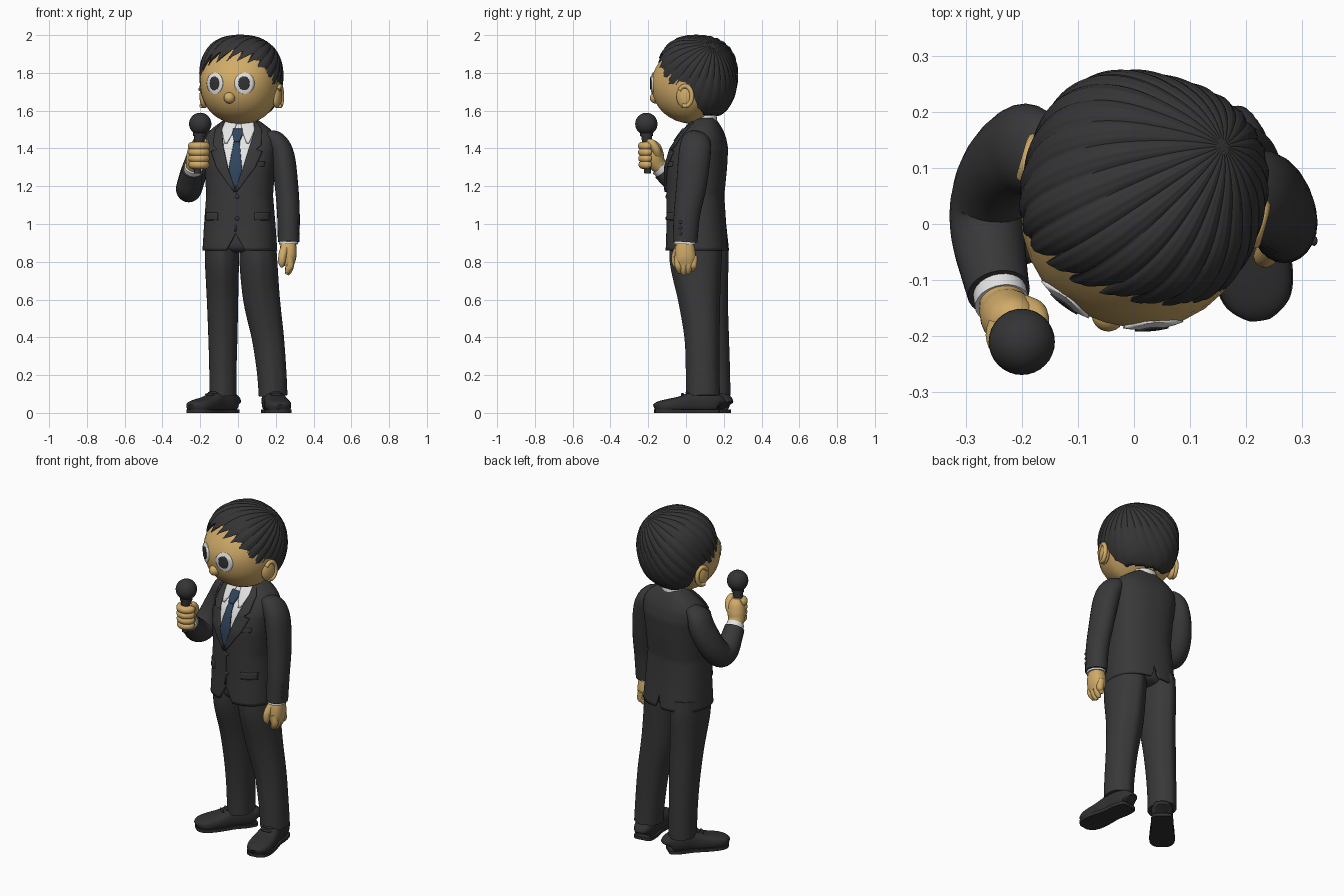
import bpy, bmesh
from math import sin, cos, pi, atan2, radians, degrees
from mathutils import Vector, Matrix

if "Cube" in bpy.data.objects:
    bpy.data.objects.remove(bpy.data.objects["Cube"])

def material(name, r, g, b):
    m = bpy.data.materials.new(name)
    m.use_nodes = True
    m.diffuse_color = (r, g, b, 1)
    bsdf = m.node_tree.nodes["Principled BSDF"]
    bsdf.inputs["Base Color"].default_value = (r, g, b, 1)
    bsdf.inputs["Roughness"].default_value = 0.7
    return m

SUIT = material("charcoal suit", .04, .04, .042)
HAIR = material("black hair", .035, .035, .037)
SHOE = material("black leather", .03, .03, .032)
SKIN = material("tan skin", .64, .41, .14)
WHITE = material("white", .78, .78, .78)
TIE = material("navy tie", .03, .06, .11)

def yaw(x, y, deg):
    return Matrix.Translation((x, y, 0)) @ Matrix.Rotation(radians(deg), 4, 'Z')

HEAD = yaw(.015, .05, -16)
TORSO = yaw(.01, .06, -8)

def make(name, verts, faces, mat, M=None, recalc=True, thick=0, angle=45):
    bm = bmesh.new()
    vs = [bm.verts.new(v) for v in verts]
    for f in faces:
        bm.faces.new([vs[i] for i in f])
    if recalc:
        bmesh.ops.recalc_face_normals(bm, faces=bm.faces)
    me = bpy.data.meshes.new(name)
    bm.to_mesh(me)
    bm.free()
    me.materials.append(mat)
    ob = bpy.data.objects.new(name, me)
    bpy.context.collection.objects.link(ob)
    if M:
        ob.matrix_world = M
    bpy.ops.object.select_all(action='DESELECT')
    ob.select_set(True)
    bpy.context.view_layer.objects.active = ob
    bpy.ops.object.shade_smooth_by_angle(angle=radians(angle))
    if thick:
        ob.modifiers.new("thickness", 'SOLIDIFY').thickness = thick
    return ob

def grid_faces(rows, n, loop=True):
    return [(i * n + j, (i + 1) * n + j, (i + 1) * n + (j + 1) % n, i * n + (j + 1) % n)
            for i in range(rows - 1) for j in range(n if loop else n - 1)]

def spow(v, p):
    return abs(v) ** p * (1 if v >= 0 else -1)

def spline(pts, sub):
    # smooth path through points of any dimension
    P = [pts[0]] + list(pts) + [pts[-1]]
    out = []
    for a, b, c, d in zip(P, P[1:], P[2:], P[3:]):
        for k in range(sub):
            t = k / sub
            out.append([q + .5 * t * (r - p + t * (2 * p - 5 * q + 4 * r - s + t * (3 * (q - r) + s - p)))
                        for p, q, r, s in zip(a, b, c, d)])
    return out + [list(pts[-1])]

def tube(name, pts, mat, ref=(1, 0, 0), n=24, sub=5, power=2, crease=0, M=None):
    # loft of ellipses: each point is x, y, z, radius along ref, other radius
    S = spline([p if len(p) == 5 else (*p, p[3]) for p in pts], sub)
    verts = []
    for i, s in enumerate(S):
        t = (Vector(S[min(i + 1, len(S) - 1)][:3]) - Vector(S[max(i - 1, 0)][:3])).normalized()
        u = Vector(ref)
        u = (u - t * u.dot(t)).normalized()
        v = t.cross(u)
        for j in range(n):
            a = 2 * pi * j / n
            k = 1 + crease * abs(sin(a)) ** 30
            verts.append(Vector(s[:3]) + u * s[3] * spow(cos(a), 2 / power) + v * s[4] * k * spow(sin(a), 2 / power))
    last = len(S) * n
    faces = grid_faces(len(S), n) + [range(n), range(last - n, last)]
    return make(name, verts, faces, mat, M)

def ball(name, loc, radii, mat, M=None, shape=None):
    bm = bmesh.new()
    bmesh.ops.create_uvsphere(bm, u_segments=32, v_segments=20, radius=1)
    pts = [shape(v.co) if shape else Vector([l + r * c for l, r, c in zip(loc, radii, v.co)]) for v in bm.verts]
    faces = [[v.index for v in f.verts] for f in bm.faces]
    bm.free()
    return make(name, pts, faces, mat, M)

def lerp_table(table, k):
    for a, b in zip(table, table[1:]):
        if k <= b[0]:
            t = max(0, (k - a[0]) / (b[0] - a[0]))
            return [p + (q - p) * t for p, q in zip(a, b)]
    return table[-1]

def plate(name, rows, surf, lift, mat, M, thick=.008):
    # thin sheet on a front surface: each row is z, left x, right x
    R = []
    for a, b in zip(rows, rows[1:]):
        R += [[p + (q - p) * k / 4 for p, q in zip(a, b)] for k in range(4)]
    R.append(rows[-1])
    verts = []
    for z, l, r in R:
        for j in range(9):
            x = l + (r - l) * j / 8
            verts.append((x, surf(x, z) - lift, z))
    return make(name, verts, grid_faces(len(R), 9, False), mat, M, False, thick)

def sides(name, rows, *args):
    # left and mirrored right plate
    plate("left_" + name, rows, *args)
    plate("right_" + name, [(z, -r, -l) for z, l, r in rows], *args)

# ---- jacket body: z, half width, front y, back y
BODY = [(.86, .197, -.165, .165), (1.0, .188, -.16, .15), (1.15, .176, -.16, .14), (1.3, .185, -.16, .155),
        (1.4, .195, -.13, .16), (1.46, .19, -.09, .148), (1.5, .16, -.06, .132), (1.535, .115, -.03, .112),
        (1.56, .075, -.015, .095)]
def chest(x, z):
    _, w, f, b = lerp_table(BODY, z)
    return (f + b) / 2 - (b - f) / 2 * max(0, 1 - abs(x / w) ** 2.4) ** (1 / 2.4)

verts, N, ROWS = [], 160, 40
for i in range(ROWS):
    for j in range(N):
        a = 2 * pi * j / N
        c, s = spow(cos(a), 2 / 2.4), spow(sin(a), 2 / 2.4)
        gap = .05 if s < 0 else .018       # front cutaway and back vent
        low = .86 + .09 * max(0, 1 - abs(.195 * c) / gap)
        z = low + (1.56 - low) * i / (ROWS - 1)
        _, w, f, b = lerp_table(BODY, z)
        verts.append((w * c, (f + b) / 2 + (b - f) / 2 * s, z))
make("jacket_body", verts, grid_faces(ROWS, N) + [range((ROWS - 1) * N, ROWS * N)], SUIT, TORSO, thick=.012)

# ---- shirt, tie, lapels and jacket trim
plate("shirt_front", [(1.55, -.078, .078), (1.5, -.095, .095), (1.4, -.08, .08), (1.18, -.006, .006)],
      chest, .004, WHITE, TORSO)
sides("shirt_collar", [(1.55, .008, .074), (1.5, .02, .088), (1.43, .052, .066)], chest, .013, WHITE, TORSO, .01)
plate("tie_blade", [(1.45, -.014, .014), (1.29, -.036, .036), (1.19, -.006, .006)], chest, .012, TIE, TORSO)
plate("tie_knot", [(1.505, -.025, .025), (1.48, -.027, .027), (1.44, -.014, .014)], chest, .022, TIE, TORSO, .018)
sides("lapel", [(1.545, .078, .09), (1.5, .088, .125), (1.42, .073, .13), (1.395, .067, .105), (1.385, .064, .138),
                (1.3, .042, .105), (1.17, -.004, .008)], chest, .015, SUIT, TORSO, .014)
sides("pocket_flap", [(1.06, .1, .172), (1.02, .1, .172)], chest, .007, SUIT, TORSO, .01)
plate("breast_pocket", [(1.33, .085, .15), (1.305, .083, .148)], chest, .006, SUIT, TORSO)
plate("front_edge", [(1.18, -.006, .004), (.96, -.006, .004)], chest, .004, SUIT, TORSO)
for z in (1.145, 1.03):
    ball("jacket_button", (.008, chest(0, z) - .002, z), (.011, .007, .011), SUIT, TORSO)
tube("collar_band", [(.01, .1, 1.49, .082, .07), (.01, .1, 1.535, .076, .066), (.01, .1, 1.575, .07, .062)], WHITE)
tube("neck", [(.01, .08, 1.48, .06), (.01, .08, 1.63, .06)], SKIN)

# ---- sleeves, cuffs
tube("left_sleeve", [(.155, .058, 1.465, .03, .055), (.2, .053, 1.437, .055, .078), (.235, .045, 1.36, .064, .085),
     (.257, .028, 1.2, .062, .08), (.267, .005, 1.05, .06, .07), (.268, -.005, .905, .057, .065)], SUIT)
tube("left_cuff", [(.267, -.005, .93, .049, .056), (.267, -.006, .893, .05, .057)], WHITE)
tube("right_sleeve", [(-.13, .125, 1.47, .03, .055), (-.175, .13, 1.435, .056, .078), (-.204, .13, 1.36, .066, .082),
     (-.238, .095, 1.26, .07, .078), (-.258, .04, 1.192, .069, .073), (-.26, -.02, 1.195, .066, .068),
     (-.25, -.08, 1.245, .06, .06), (-.241, -.122, 1.285, .056, .056)], SUIT)
tube("right_cuff", [(-.243, -.105, 1.268, .047), (-.235, -.142, 1.303, .049)], WHITE)
for z in (.95, .98, 1.01):
    ball("sleeve_button", (.321, -.03, z), (.006, .009, .009), SUIT)

# ---- relaxed left hand
tube("left_palm", [(.267, -.005, .92, .036, .04), (.266, -.005, .87, .044, .052), (.266, -.003, .82, .042, .056),
                   (.266, 0, .78, .03, .05)], SKIN, power=2.4)
for k in range(4):
    y = -.043 + .028 * k
    d = (.01, 0, .004, .02)[k]
    tube("left_finger", [(.27, y, .83, .02), (.277, y * .95, .785, .02), (.268, y * .85, .752 + d, .018),
                         (.258, y * .8, .732 + d, .01)], SKIN, n=14)
tube("left_thumb", [(.25, -.03, .88, .024), (.236, -.054, .835, .022), (.232, -.058, .795, .018),
                    (.234, -.054, .772, .008)], SKIN, n=14)

# ---- right fist holding the microphone
AX, AY = -.206, -.196
tube("right_palm", [(-.238, -.125, 1.29, .038), (-.23, -.155, 1.325, .046), (-.222, -.168, 1.365, .05),
                    (-.216, -.175, 1.41, .042), (-.214, -.18, 1.437, .02)], SKIN)
for k in range(4):
    arc = [radians(150 + 230 * i / 7) for i in range(8)]
    r = .034 + .001 * k
    tube("right_finger", [(AX + r * cos(a), AY + r * sin(a), 1.314 + .033 * k, .022 if i < 7 else .012)
                          for i, a in enumerate(arc)], SKIN, ref=(0, 0, 1), n=14, sub=3)
tube("right_thumb", [(-.205, -.15, 1.36, .026), (-.178, -.158, 1.395, .023), (-.172, -.182, 1.43, .02),
                     (-.175, -.205, 1.442, .009)], SKIN, n=14)
tube("microphone_handle", [(-.214, -.203, 1.268, .018), (-.21, -.204, 1.36, .021), (-.203, -.208, 1.47, .029)], HAIR)
tube("microphone_neck", [(-.203, -.208, 1.465, .034), (-.202, -.209, 1.49, .036)], HAIR)
ball("microphone_grille", (-.2, -.21, 1.53), (.059, .059, .059), HAIR)

# ---- trousers
tube("trouser_seat", [(.01, .06, .85, .08, .09), (.01, .06, .88, .16, .13), (.01, .06, 1.0, .17, .13)], SUIT)
tube("left_trouser_leg", [(.105, .055, .92, .095, .13), (.108, .052, .8, .1, .13), (.125, .07, .6, .097, .105),
     (.158, .085, .4, .085, .088), (.178, .088, .22, .078, .084), (.186, .09, .09, .076, .085)],
     SUIT, n=64, power=2.2, crease=.06)
tube("right_trouser_leg", [(-.085, .075, .92, .09, .135), (-.085, .08, .8, .09, .138), (-.082, .108, .6, .083, .108),
     (-.08, .13, .4, .077, .092), (-.08, .142, .22, .072, .086), (-.08, .145, .09, .072, .085)],
     SUIT, n=64, power=2.2, crease=.06)

# ---- shoes: y, half width, height
LAST = [(.086, .03, .075), (.075, .05, .095), (.02, .06, .115), (-.05, .057, .11), (-.12, .066, .085),
        (-.19, .068, .07), (-.235, .054, .058), (-.257, .024, .042)]
for side, M in (("left", yaw(.188, .09, 8)), ("right", yaw(-.08, .145, -40))):
    tube(side + "_shoe", [(0, y, .003 + h / 2, w, h / 2) for y, w, h in LAST], SHOE, power=2.9, M=M)
    edge = spline([(y, w + .002) for y, w, h in LAST], 4)
    ring = [(w, y) for y, w in edge] + [(-w, y) for y, w in reversed(edge)]
    n = len(ring)
    make(side + "_sole", [(x, y, z) for z in (0, .018) for x, y in ring],
         grid_faces(2, n) + [range(n), range(n, 2 * n)], SHOE, M)
    for y in (-.06, -.085, -.11):
        ball(side + "_lace", (0, y, .119 + (y + .05) * .36), (.032, .007, .008), SHOE, M)

# ---- head, in its own turned frame, with a forehead that slopes back
def squash(d, radii, n):
    k = sum(abs(c / r) ** n for c, r in zip(d, radii)) ** (-1 / n)
    return Vector(d) * k

def slope(z):
    return 1 - 1.3 * max(0, z - 1.77)

def skull(d):
    p = squash(d, (.212, .235 if d.y < 0 else .18, .225), 2.2)
    if p.y < 0:
        p.y *= slope(p.z + 1.755)
    elif p.z < 0:
        p.z *= 1 - .25 * min(1, p.y / .13)
    return p + Vector((0, 0, 1.755))

def face(x, z):
    return -.235 * slope(z) * max(0, 1 - abs(x / .212) ** 2.2 - abs((z - 1.755) / .225) ** 2.2) ** (1 / 2.2)

def oval(cx, cz, rx, rz):
    return [(cz + rz * cos(pi * i / 10), cx - rx * sin(pi * i / 10), cx + rx * sin(pi * i / 10)) for i in range(11)]

ball("head", None, None, SKIN, HEAD, skull)
sides("eye_white", oval(.082, 1.745, .05, .057), face, .003, WHITE, HEAD, .008)
sides("pupil", oval(.082, 1.745, .028, .037), face, .006, HAIR, HEAD, .006)
ball("nose", (0, -.219, 1.668), (.03, .031, .03), SKIN, HEAD)
for s in (-1, 1):
    ball("ear", (s * .2, 0, 1.675), (.024, .047, .062), SKIN, HEAD)
    rim = [radians(-110 + 36 * i) for i in range(8)]
    tube("ear_rim", [(s * .214, .004 + .038 * cos(a), 1.677 + .053 * sin(a), .012) for a in rim],
         SKIN, n=12, M=HEAD)

# ---- hair: strands fan out from the crown down to a hairline given by angle from the front
LINE = [(0, 1.895), (36, 1.88), (50, 1.83), (63, 1.74), (78, 1.74), (83, 1.76), (98, 1.74), (110, 1.62),
        (125, 1.58), (180, 1.575)]
STRANDS, N, ROWS = 26, 312, 26
crown = Vector((.12, .12, .17)).normalized()
side_axis = crown.cross(Vector((0, 0, 1))).normalized()
other_axis = crown.cross(side_axis)

def hair_point(phi, theta, frac):
    d = crown * cos(theta) + (side_axis * cos(phi) + other_axis * sin(phi)) * sin(theta)
    p = squash(d, (.212, .203 if d.y < 0 else .204, .214 if d.z > 0 else .235), 2.4)
    ridge = .026 * sin(pi * frac) + .006 * abs(sin(3 * pi * frac))
    fade = min(1, theta / .8) * min(1, max(.3, 1 + p.z / .15))
    return p * (1 + ridge * fade) + Vector((0, .01, 1.782))

columns = []
for j in range(N):
    phi = 2 * pi * j / N
    frac = (phi * STRANDS / (2 * pi)) % 1
    theta = .2
    while theta < 3:
        p = hair_point(phi, theta, frac)
        around = abs(degrees(atan2(p.x, -p.y)))
        jag = .035 if around < 55 else .003
        if p.z < lerp_table(LINE, around)[1] + jag * (2 * frac - 1):
            break
        theta += .015
    col = [hair_point(phi, theta * (i + .15) / (ROWS - .85), frac) for i in range(ROWS)]
    tip = col[-1]
    columns.append(col + [Vector((tip.x * .88, tip.y * .88, tip.z + .004))])
verts = [columns[j][i] for i in range(ROWS + 1) for j in range(N)]
make("hair", verts, grid_faces(ROWS + 1, N) + [range(N)], HAIR, HEAD, angle=60)
